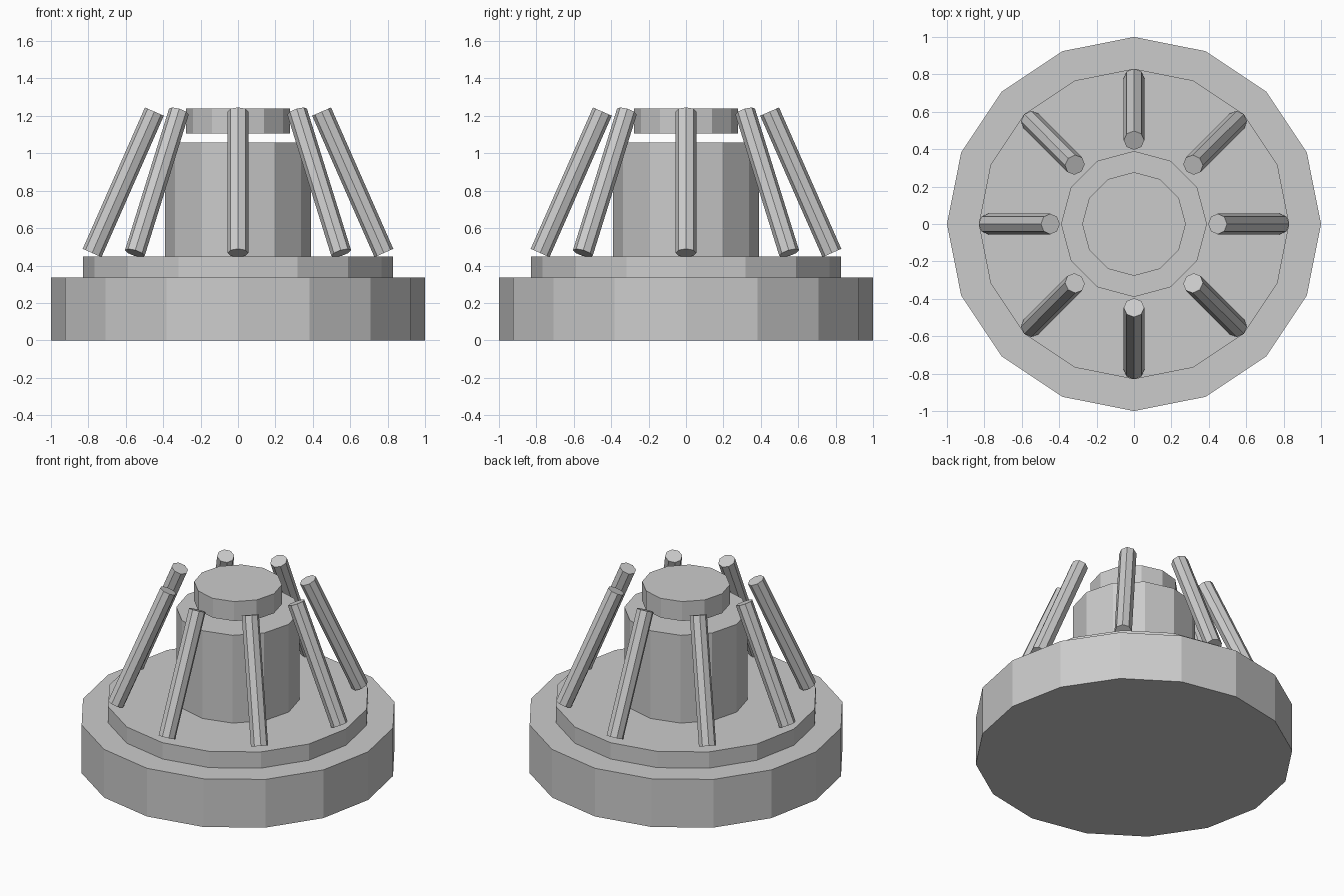
import bpy
import math
from mathutils import Matrix, Vector

cube = bpy.data.objects.get("Cube")
if cube:
    bpy.data.objects.remove(cube, do_unlink=True)

# One plain grey for every part
grey = bpy.data.materials.new("light_grey")
grey.use_nodes = True
colour = (0.6, 0.6, 0.6, 1.0)
grey.diffuse_color = colour
grey.node_tree.nodes["Principled BSDF"].inputs["Base Color"].default_value = colour


def prism(name, sides, radius, start, end):
    """Flat-shaded prism whose axis runs from start to end."""
    start, end = Vector(start), Vector(end)
    axis = end - start
    bpy.ops.mesh.primitive_cylinder_add(vertices=sides, radius=radius, depth=axis.length)
    obj = bpy.context.object
    obj.name = name
    # Tilt in the radial plane, then turn to face outward
    tilt = math.atan2(math.hypot(axis.x, axis.y), axis.z)
    turn = math.atan2(axis.y, axis.x)
    obj.matrix_world = (Matrix.Translation((start + end) / 2)
                        @ Matrix.Rotation(turn, 4, 'Z')
                        @ Matrix.Rotation(tilt, 4, 'Y'))
    obj.data.materials.append(grey)
    return obj


# Stepped base, central column and floating cap
for name, sides, radius, bottom, top in (
    ("base", 16, 1.0, 0.0, 0.335),
    ("base_step", 16, 0.83, 0.335, 0.448),
    ("column", 12, 0.39, 0.448, 1.058),
    ("cap", 12, 0.277, 1.105, 1.24),
):
    prism(name, sides, radius, (0, 0, bottom), (0, 0, top))

# Ring of rods leaning inward
ROD_COUNT = 8
for i in range(ROD_COUNT):
    a = math.tau * i / ROD_COUNT
    c, s = math.cos(a), math.sin(a)
    prism(f"rod_{i + 1}", 8, 0.055,
          (0.78 * c, 0.78 * s, 0.467), (0.447 * c, 0.447 * s, 1.223))
